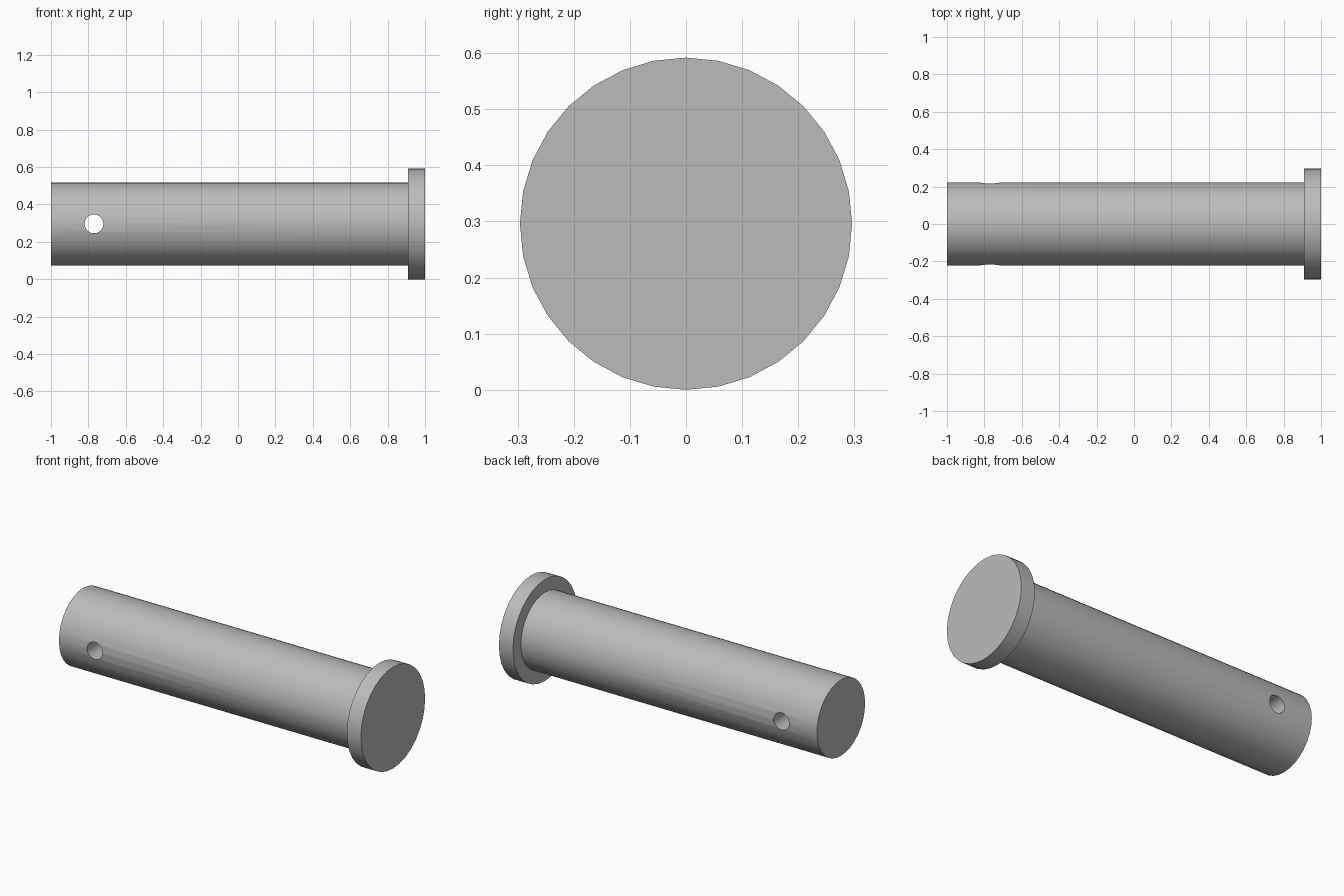
import bpy, bmesh, math

SIDES = 32
AXIS_Z = 0.296

cube = bpy.data.objects.get("Cube")
if cube:
    bpy.data.objects.remove(cube)

steel = bpy.data.materials.new("steel_grey")
steel.use_nodes = True
GREY = (0.5, 0.5, 0.5, 1)
steel.diffuse_color = GREY
steel.node_tree.nodes["Principled BSDF"].inputs["Base Color"].default_value = GREY


def turned_solid(name, profile):
    """Turn (x, radius) steps around the x axis and cap both ends."""
    bm = bmesh.new()
    rings = []
    for x, r in profile:
        angles = [math.tau * i / SIDES for i in range(SIDES)]
        rings.append([bm.verts.new((x, r * math.cos(a), r * math.sin(a))) for a in angles])
    for a, b in zip(rings, rings[1:]):
        for i in range(SIDES):
            j = (i + 1) % SIDES
            bm.faces.new((a[i], a[j], b[j], b[i]))
    bm.faces.new(rings[0])
    bm.faces.new(rings[-1])
    bmesh.ops.recalc_face_normals(bm, faces=bm.faces)
    mesh = bpy.data.meshes.new(name)
    bm.to_mesh(mesh)
    bm.free()
    mesh.materials.append(steel)
    obj = bpy.data.objects.new(name, mesh)
    bpy.context.collection.objects.link(obj)
    obj.location.z = AXIS_Z
    return obj


# Shaft and flat round head, turned as one piece
shaft, head = 0.222, 0.296
pin = turned_solid("headed_pin", [(-1, shaft), (0.91, shaft), (0.91, head), (1, head)])

# Cross hole near the plain end
drill = turned_solid("hole_cutter", [(-0.4, 0.05), (0.4, 0.05)])
drill.location.x = -0.77
drill.rotation_euler.z = math.pi / 2
drill.hide_render = True

cut = pin.modifiers.new("cross_hole", "BOOLEAN")
cut.operation = "DIFFERENCE"
cut.solver = "EXACT"
cut.object = drill
bpy.ops.object.select_all(action="DESELECT")
bpy.context.view_layer.objects.active = pin
pin.select_set(True)
bpy.ops.object.modifier_apply(modifier=cut.name)
bpy.data.objects.remove(drill)

# Smooth round walls with crisp rims
bpy.ops.object.shade_smooth_by_angle(angle=math.radians(30))
